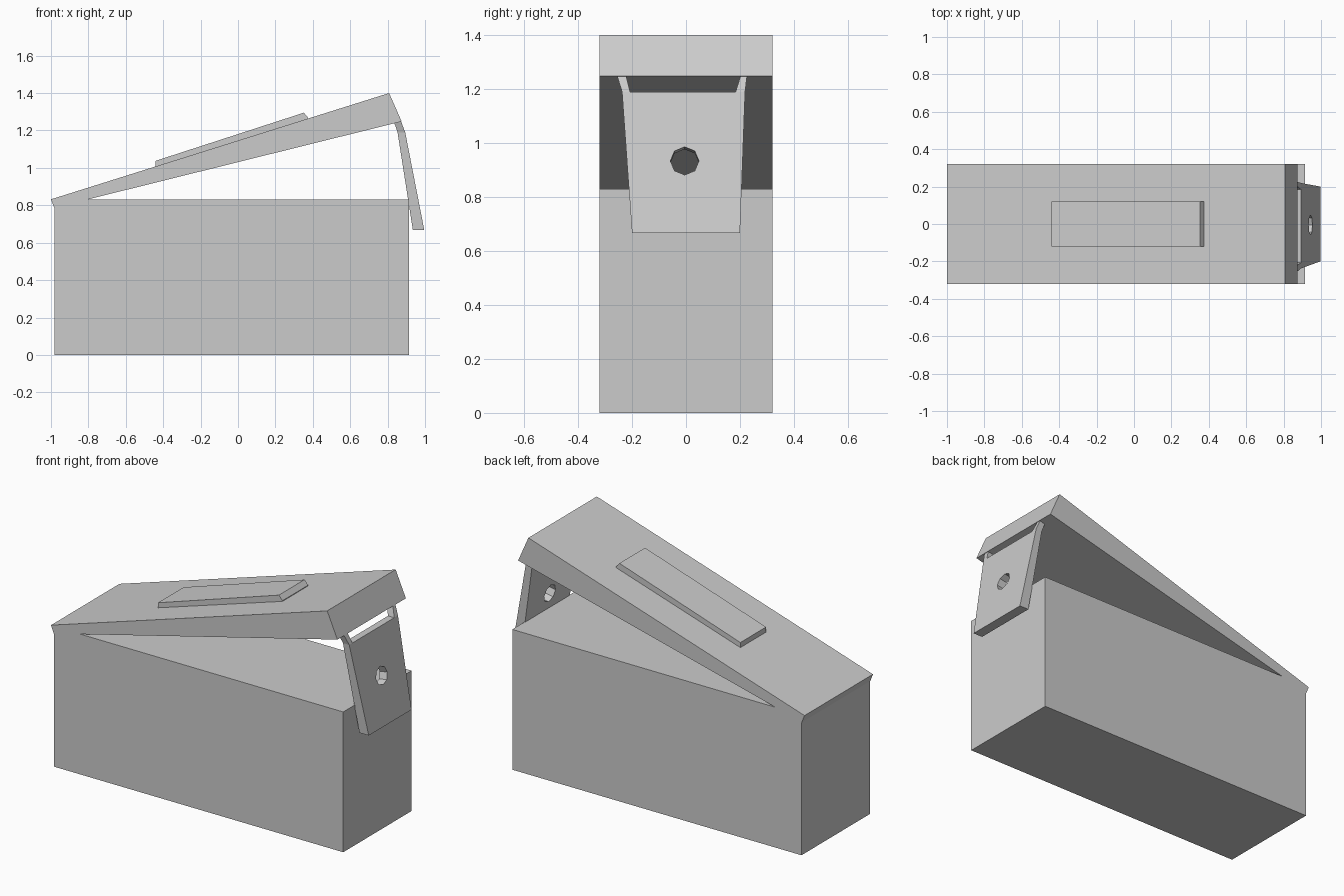
import bpy, bmesh, math

if "Cube" in bpy.data.objects:
    bpy.data.objects.remove(bpy.data.objects["Cube"])


def finish(name, bm):
    bmesh.ops.recalc_face_normals(bm, faces=bm.faces)
    me = bpy.data.meshes.new(name)
    bm.to_mesh(me)
    bm.free()
    ob = bpy.data.objects.new(name, me)
    bpy.context.collection.objects.link(ob)
    return ob


def side_profile(name, pts, half):
    """Extrude an x-z profile across y from -half to +half."""
    bm = bmesh.new()
    f = bm.faces.new([bm.verts.new((x, -half, z)) for x, z in pts])
    ext = bmesh.ops.extrude_face_region(bm, geom=[f], use_keep_orig=True)
    new = [v for v in ext["geom"] if isinstance(v, bmesh.types.BMVert)]
    bmesh.ops.translate(bm, verts=new, vec=(0, 2 * half, 0))
    return finish(name, bm)


# Box body
side_profile("body", [(-0.98, 0), (0.913, 0), (0.913, 0.83), (-0.98, 0.83)], 0.32)

# Tilted wedge lid, its rear lower edge sunk into the body
side_profile("lid", [(-1.0, 0.832), (-0.982, 0.787), (0.875, 1.248), (0.808, 1.40)], 0.32)

# Raised pad on the lid
side_profile("lid_pad", [(-0.44, 1.0), (0.375, 1.26), (0.375, 1.268),
                         (0.352, 1.295), (-0.44, 1.038)], 0.12)

# Latch: tapered plate with two bent prongs; rows give z, inner x, outer x, y values
rows = [(0.667, 0.935, 0.996, (-0.20, 0.20)),
        (1.19, 0.853, 0.894, (-0.237, -0.207, 0.184, 0.219)),
        (1.248, 0.833, 0.872, (-0.255, -0.222, 0.202, 0.226))]
bm = bmesh.new()
for side in (1, 2):
    b, m, t = [[bm.verts.new((r[side], y, r[0])) for y in r[3]] for r in rows]
    bm.faces.new([b[0], b[1], m[3], m[2], m[1], m[0]])
    for i in (0, 2):
        bm.faces.new([m[i], m[i + 1], t[i + 1], t[i]])
bm.verts.ensure_lookup_table()
bm.verts.index_update()
n = len(bm.verts) // 2
for e in [e for e in bm.edges if e.is_boundary]:
    i, j = (v.index for v in e.verts)
    if i < n:
        bm.faces.new([bm.verts[k] for k in (i, j, j + n, i + n)])
latch = finish("latch", bm)

# Eight-sided hole through the latch
bpy.ops.mesh.primitive_cylinder_add(vertices=8, radius=0.053, depth=0.3,
                                    location=(0.923, -0.005, 0.93),
                                    rotation=(0, math.radians(79.5), 0))
cutter = bpy.context.object
cutter.name = "hole_cutter"
cutter.hide_render = True
mod = latch.modifiers.new("hole", "BOOLEAN")
mod.operation = "DIFFERENCE"
mod.solver = "EXACT"
mod.object = cutter
bpy.context.view_layer.objects.active = latch
bpy.ops.object.modifier_apply(modifier=mod.name)
bpy.data.objects.remove(cutter)
